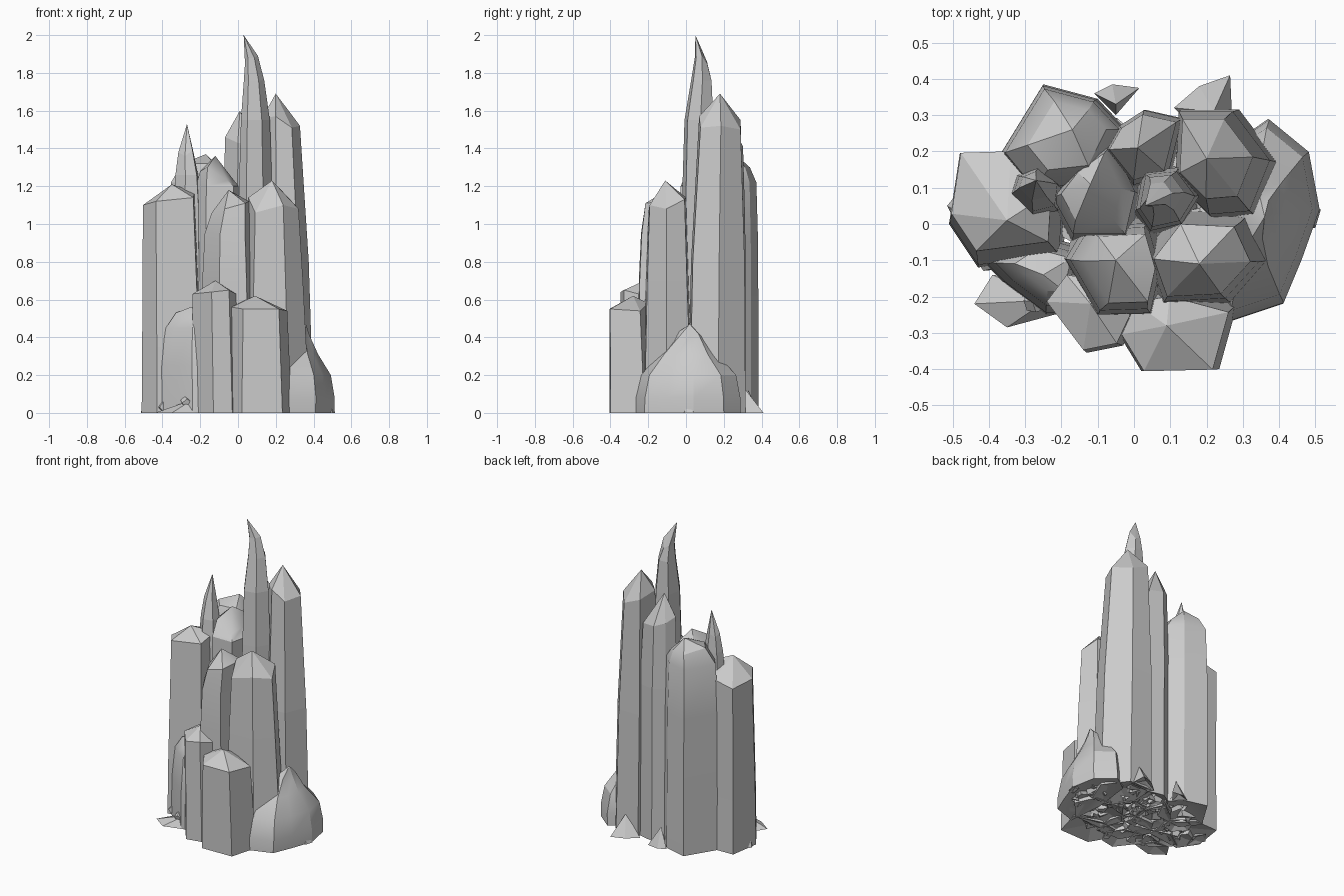
import bpy, bmesh, math, random
from mathutils import Matrix, Euler

random.seed(4)


def crystal(name, outline, rings, tip, jag=(0,), smooth=False, pit=0.04):
    """Prism on a ccw outline; rings are (z, centre x, centre y, scale); ends in a tip.
    jag shifts the heights of the last ring; pit hollows the underside."""
    n = len(outline)
    mx = sum(p[0] for p in outline) / n
    my = sum(p[1] for p in outline) / n
    bm = bmesh.new()
    loops = [[bm.verts.new((x, y, 0)) for x, y in outline]]
    for k, (z, cx, cy, s) in enumerate(rings):
        last = k == len(rings) - 1
        loops.append([bm.verts.new((cx + s * (x - mx), cy + s * (y - my),
                                    z + (jag[i % len(jag)] if last else 0)))
                      for i, (x, y) in enumerate(outline)])
    for a, b in zip(loops, loops[1:]):
        for i in range(n):
            j = (i + 1) % n
            bm.faces.new((a[i], a[j], b[j], b[i]))
    top = bm.verts.new(tip)
    low = bm.verts.new((mx, my, pit))
    for i in range(n):
        j = (i + 1) % n
        bm.faces.new((loops[-1][i], loops[-1][j], top))
        bm.faces.new((loops[0][j], loops[0][i], low))
    bmesh.ops.recalc_face_normals(bm, faces=bm.faces)
    finish(name, bm, smooth)


def finish(name, bm, smooth=False):
    me = bpy.data.meshes.new(name)
    bm.to_mesh(me)
    bm.free()
    ob = bpy.data.objects.new(name, me)
    bpy.context.collection.objects.link(ob)
    if smooth:
        bpy.ops.object.select_all(action='DESELECT')
        ob.select_set(True)
        bpy.context.view_layer.objects.active = ob
        bpy.ops.object.shade_smooth_by_angle(angle=math.radians(28))


# Tall central spire
crystal("central_spire",
        [(.00, .03), (.04, -.03), (.13, -.01), (.18, .07), (.12, .15), (.02, .14)],
        [(1.2, .085, .067, .97), (1.55, .085, .067, .85), (1.76, .08, .08, .6), (1.88, .068, .08, .38)],
        (.03, .05, 2.0), (-.03, 0, 0, .01, -.04, -.02))

# Tall right column
crystal("right_column",
        [(.12, .11), (.22, .01), (.34, .02), (.40, .17), (.29, .315), (.13, .315)],
        [(.8, .235, .163, .93), (1.53, .22, .175, .72)],
        (.20, .18, 1.69), (.03, .04, -.02, -.01, -.03, .02))

# Back middle column
crystal("back_column",
        [(-.08, .2), (.0, .1), (.1, .13), (.14, .29), (.03, .315), (-.04, .27)],
        [(1.0, .022, .22, .96), (1.43, .02, .22, .84)],
        (.01, .21, 1.6), (.03, 0, 0, -.03, -.02, 0))

# Back left column
crystal("back_left_column",
        [(-.37, .19), (-.28, .08), (-.1, .1), (-.02, .26), (-.1, .345), (-.25, .385)],
        [(.9, -.19, .228, .97), (1.22, -.19, .23, .9), (1.3, -.18, .24, .62)],
        (-.17, .26, 1.37), (.02, .02, .02, -.02, 0, 0), True)

# Slim left spire
crystal("left_spire",
        [(-.35, .08), (-.28, .01), (-.2, .03), (-.19, .11), (-.26, .17), (-.33, .14)],
        [(1.1, -.27, .09, .88), (1.26, -.27, .095, .75), (1.38, -.275, .105, .5)],
        (-.27, .12, 1.53), (0, -.02, .01, 0, 0, -.02))

# Inner left column
crystal("inner_left_column",
        [(-.23, .06), (-.17, -.05), (-.01, -.05), (.02, .08), (-.05, .23), (-.16, .15)],
        [(1.2, -.105, .08, .9), (1.28, -.115, .09, .66)],
        (-.12, .11, 1.36), (0, .02, -.05, -.03, .02, .03), True)

# Outer left column with a chisel top
crystal("left_column",
        [(-.51, .0), (-.43, -.12), (-.2, -.09), (-.19, .07), (-.32, .2), (-.48, .195)],
        [(.35, -.357, .045, .97), (1.1, -.37, .065, .86)],
        (-.35, .01, 1.21), (.0, .02, .04, .07, .02, -.01))

# Front right column
crystal("front_right_column",
        [(.02, -.09), (.07, -.23), (.27, -.22), (.38, -.1), (.32, .03), (.12, .04)],
        [(.7, .19, -.1, .84), (1.08, .185, -.1, .74)],
        (.18, -.11, 1.23), (.06, -.02, .02, 0, .05, .06))

# Front left column
crystal("front_left_column",
        [(-.20, -.09), (-.1, -.26), (.06, -.255), (.09, -.12), (.05, .02), (-.14, .01)],
        [(.7, -.045, -.12, .9), (.95, -.045, -.12, .82), (1.08, -.03, -.12, .68)],
        (-.05, -.1, 1.18), (-.02, .0, .03, .04, .03, 0), True)

# Short front columns
crystal("short_front_column",
        [(-.05, -.29), (.02, -.405), (.235, -.4), (.285, -.22), (.1, -.17), (-.01, -.19)],
        [(.55, .095, -.295, .88)],
        (.09, -.28, .62), (.01, 0, 0, -.01, .03, .03))
crystal("short_left_front_column",
        [(-.24, -.21), (-.13, -.355), (-.03, -.335), (.01, -.25), (-.05, -.15), (-.18, -.13)],
        [(.63, -.115, -.24, .92)],
        (-.12, -.22, .70), (0, .01, .02, 0, .03, .03))

# Weathered lumps at left front and right
crystal("left_lump",
        [(-.42, -.1), (-.36, -.16), (-.24, -.25), (-.15, -.25), (-.11, -.07), (-.3, -.02)],
        [(.25, -.265, -.142, .94), (.45, -.26, -.14, .78), (.53, -.25, -.13, .5)],
        (-.25, -.14, .56), smooth=True)
crystal("right_rock",
        [(.26, -.27), (.41, -.22), (.46, -.1), (.51, .04), (.48, .2), (.37, .29), (.27, .22), (.24, -.02)],
        [(.08, .378, .018, .99), (.2, .37, .02, .9), (.31, .35, .015, .55), (.4, .345, .02, .25)],
        (.36, .02, .47), (.02, 0, -.02, .01), True)

# Loose shards round the foot
crystal("front_shard", [(-.44, -.22), (-.35, -.285), (-.22, -.25), (-.28, -.15), (-.39, -.14)],
        [], (-.24, -.21, .07), pit=.02)
crystal("back_shard", [(.11, .32), (.14, .29), (.27, .3), (.265, .41), (.18, .38)],
        [], (.22, .31, .13), pit=.03)
crystal("small_back_shard", [(-.11, .36), (-.05, .3), (.015, .375), (-.06, .385)],
        [], (-.05, .33, .12), pit=.02)
crystal("left_shard", [(-.515, .05), (-.46, -.06), (-.42, .05), (-.46, .12)],
        [], (-.48, .03, .12), pit=.02)
crystal("right_shard", [(.5, -.01), (.515, .04), (.47, .05), (.46, -.02)],
        [], (.49, .02, .06), pit=.01)

# Broken rubble under the cluster
bm = bmesh.new()
for i in range(130):
    a, r = random.uniform(0, math.tau), math.sqrt(random.random())
    size = random.uniform(.03, .065)
    m = (Matrix.Translation((.43 * r * math.cos(a), .29 * r * math.sin(a), random.uniform(.02, .05)))
         @ Euler([random.uniform(0, 6) for _ in range(3)]).to_matrix().to_4x4())
    new = bmesh.ops.create_cone(bm, cap_ends=True, segments=random.choice((4, 5)), radius1=size,
                                radius2=size * .5, depth=size * 1.2, matrix=m)["verts"]
    low = min(v.co.z for v in new)
    for v in new:
        v.co.z += max(0, -low)
finish("base_rubble", bm)
